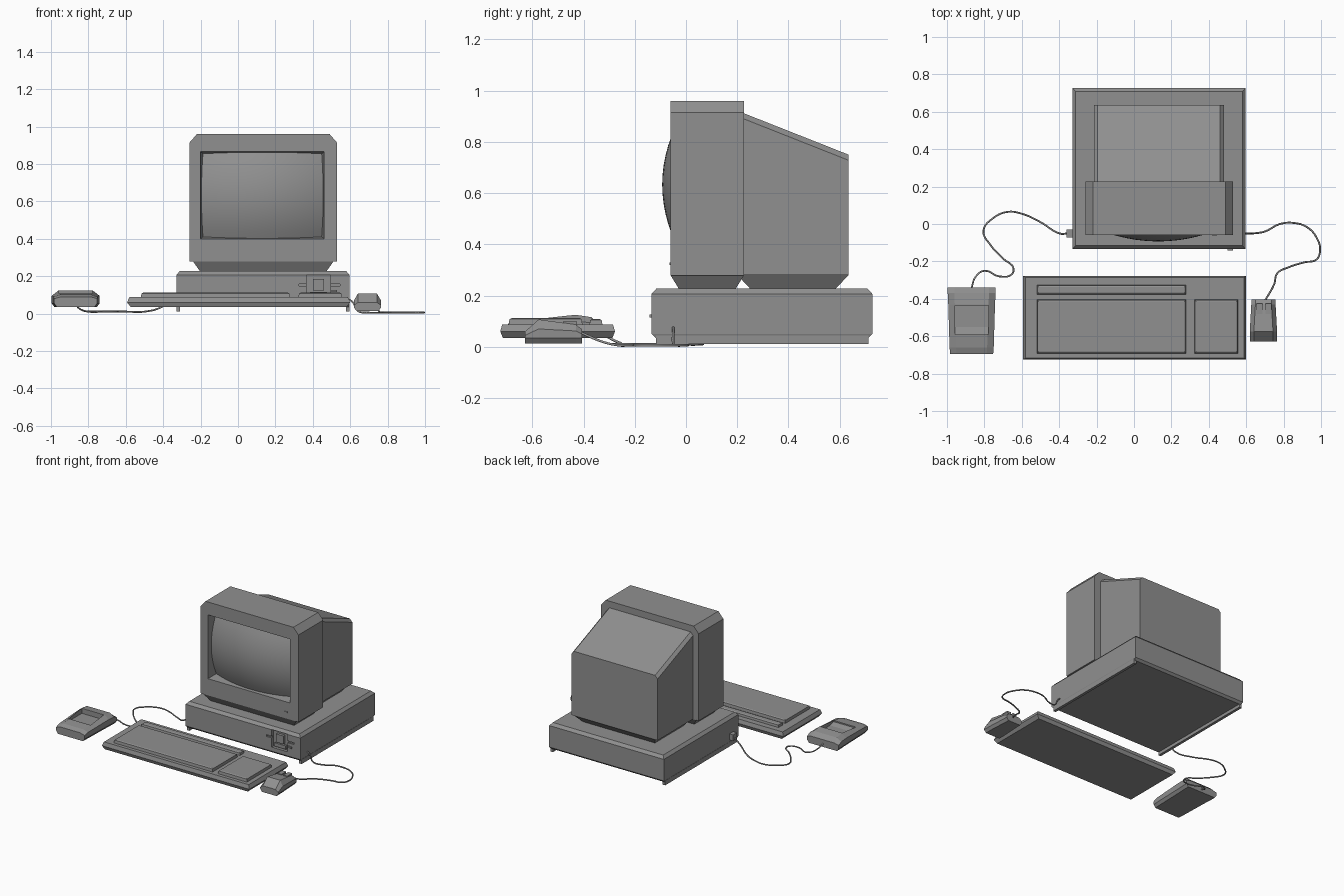
import bpy, bmesh

cube = bpy.data.objects.get("Cube")
if cube:
    bpy.data.objects.remove(cube, do_unlink=True)

grey = bpy.data.materials.new("plain grey")
grey.use_nodes = True
COLOUR = (0.28, 0.28, 0.28, 1)
grey.diffuse_color = COLOUR
grey.node_tree.nodes["Principled BSDF"].inputs["Base Color"].default_value = COLOUR


def loft(name, rings):
    """Bridge equal-length rings of points and cap both ends."""
    bm = bmesh.new()
    loops = [[bm.verts.new(p) for p in ring] for ring in rings]
    n = len(loops[0])
    for a, b in zip(loops, loops[1:]):
        for i in range(n):
            j = (i + 1) % n
            bm.faces.new((a[i], a[j], b[j], b[i]))
    bm.faces.new(loops[0])
    bm.faces.new(loops[-1])
    bmesh.ops.recalc_face_normals(bm, faces=bm.faces)
    mesh = bpy.data.meshes.new(name)
    bm.to_mesh(mesh)
    bm.free()
    mesh.materials.append(grey)
    obj = bpy.data.objects.new(name, mesh)
    bpy.context.collection.objects.link(obj)
    return obj


def stack(name, x0, x1, y0, y1, layers):
    """Rectangle lofted upwards; each layer is (z, x inset, y inset)."""
    return loft(name, [[(x0 + i, y0 + j, z), (x1 - i, y0 + j, z),
                        (x1 - i, y1 - j, z), (x0 + i, y1 - j, z)]
                       for z, i, j in layers])


def box(name, x0, x1, y0, y1, z0, z1):
    return stack(name, x0, x1, y0, y1, [(z0, 0, 0), (z1, 0, 0)])


def cut(obj, cutter):
    """Subtract the cutter and remove it."""
    mod = obj.modifiers.new("cut", 'BOOLEAN')
    mod.operation = 'DIFFERENCE'
    mod.solver = 'EXACT'
    mod.object = cutter
    graph = bpy.context.evaluated_depsgraph_get()
    mesh = bpy.data.meshes.new_from_object(obj.evaluated_get(graph))
    obj.modifiers.clear()
    obj.data = mesh
    bpy.data.objects.remove(cutter, do_unlink=True)


def hood(y, x0, x1, z0, top, cx, cz):
    """Box section with chamfered top corners."""
    return [(x0, y, z0), (x1, y, z0), (x1, y, top - cz),
            (x1 - cx, y, top), (x0 + cx, y, top), (x0, y, top - cz)]


def mouse(name, cx, floor, slope, sections):
    """Eight-sided body; each section is (y, half width, shoulder z, top z)."""
    rings = []
    for y, h, mid, top in sections:
        side = [(h - .015, floor), (h, floor + .02), (h, mid), (h - slope, top)]
        rings.append([(cx + x, y, z) for x, z in side]
                     + [(cx - x, y, z) for x, z in reversed(side)])
    return loft(name, rings)


def cable(name, points):
    curve = bpy.data.curves.new(name, 'CURVE')
    curve.dimensions = '3D'
    curve.bevel_depth = 0.005
    curve.bevel_resolution = 1
    curve.resolution_u = 5
    spline = curve.splines.new('BEZIER')
    spline.bezier_points.add(len(points) - 1)
    for bp, p in zip(spline.bezier_points, points):
        bp.co = p
        bp.handle_left_type = bp.handle_right_type = 'AUTO'
    curve.materials.append(grey)
    obj = bpy.data.objects.new(name, curve)
    bpy.context.collection.objects.link(obj)


# Computer case with side skirts
case = stack("computer_case", -.33, .597, -.134, .727,
             [(.035, .005, .015), (.05, 0, 0), (.207, 0, 0), (.227, .018, .018)])
for side, x in (("right", -.33), ("left", .577)):
    box(side + "_case_skirt", x, x + .02, -.118, .712, .012, .045)

# Disk drive recess, slot, lever and power button
cut(case, box("drive_cutter", .365, .495, -.2, -.112, .08, .208))
cut(case, box("slot_cutter", .325, .545, -.2, -.122, .147, .16))
box("drive_lever", .4, .46, -.132, -.1, .125, .185)
box("drive_lip", .385, .475, -.128, -.1, .09, .115)
box("power_button", .5, .53, -.143, -.12, .115, .126)

# Monitor front housing and screen opening
housing = loft("monitor_housing", [hood(y, -.26, .53, .278, .96, .04, .046)
                                   for y in (-.06, .226)])
cut(housing, loft("screen_cutter", [
    [(.13 - w, y, .633 - h), (.13 + w, y, .633 - h),
     (.13 + w, y, .633 + h), (.13 - w, y, .633 + h)]
    for y, w, h in ((-.08, .334, .236), (.06, .31, .216))]))
box("monitor_light", .42, .44, -.064, -.05, .32, .33)

# Monitor rear housing, sloping down to the back
loft("monitor_rear", [hood(.22, -.215, .48, .28, .914, .02, .022),
                      hood(.635, -.215, .48, .28, .75, .02, .022)])

# Bulging glass
bm = bmesh.new()
bmesh.ops.create_grid(bm, x_segments=16, y_segments=12, size=1)
for v in bm.verts:
    x, z = v.co.x * .326, v.co.y * .23
    v.co = (.13 + x, -.093 + x * x * .6 + z * z, .633 + z)
for f in bm.faces:
    f.smooth = True
mesh = bpy.data.meshes.new("screen_glass")
bm.to_mesh(mesh)
bm.free()
mesh.materials.append(grey)
bpy.context.collection.objects.link(bpy.data.objects.new("screen_glass", mesh))

# Monitor pedestal
stack("front_pedestal", -.24, .51, -.06, .226, [(.222, .04, .035), (.279, 0, 0)])
stack("rear_pedestal", -.195, .46, .2, .635, [(.222, .04, .055), (.281, 0, 0)])

# Keyboard with raised key blocks
stack("keyboard_body", -.593, .6, -.725, -.277,
      [(.035, .02, .01), (.06, 0, 0), (.088, .012, .008)])
for name, x0, x1, y0, y1, top in (
        ("main_keys", -.52, .28, -.693, -.403, .112),
        ("number_keys", .322, .557, -.693, -.403, .112),
        ("function_keys", -.52, .28, -.378, -.325, .108)):
    stack(name, x0, x1, y0, y1, [(.08, 0, 0), (top - .004, .004, .004), (top, .012, .012)])

# Large pointing device with a hollow in its top
pad = mouse("large_mouse", -.868, .035, .035,
            [(-.695, .115, .08, .09), (-.66, .118, .09, .102), (-.43, .125, .098, .125),
             (-.37, .128, .095, .116), (-.34, .128, .08, .088)])
cut(pad, loft("hollow_cutter", [
    [(x, y, z) for x, z in ((-.957, low), (-.779, low), (-.779, .2), (-.957, .2))]
    for y, low in ((-.59, .1), (-.55, .088), (-.435, .088))]))

# Small mouse with two buttons
mouse("small_mouse", .692, .014, .022,
      [(-.628, .073, .045, .06), (-.575, .073, .07, .107),
       (-.43, .065, .062, .087), (-.405, .065, .05, .068)])
for side, x in (("right", .655), ("left", .703)):
    box(side + "_mouse_button", x, x + .032, -.48, -.425, .07, .099)

# Plug and cables
box("cable_plug", -.36, -.32, -.073, -.03, .06, .105)
left_path = [(-.5, .01), (-.6, .055), (-.675, .065), (-.755, .03), (-.805, -.035),
             (-.765, -.115), (-.7, -.185), (-.645, -.235), (-.655, -.27),
             (-.72, -.28), (-.8, -.25)]
cable("large_mouse_cable", [(-.35, -.05, .08), (-.4, -.05, .04)]
      + [(x, y, .011) for x, y in left_path]
      + [(-.845, -.28, .025), (-.87, -.345, .06)])
right_path = [(.7, -.04), (.78, 0), (.86, .005), (.93, -.02), (.98, -.08), (.995, -.14),
              (.975, -.19), (.91, -.205), (.83, -.23), (.765, -.265)]
cable("small_mouse_cable", [(.59, -.05, .08), (.615, -.05, .06), (.64, -.05, .015)]
      + [(x, y, .006) for x, y in right_path]
      + [(.75, -.32, .018), (.7, -.41, .055)])
